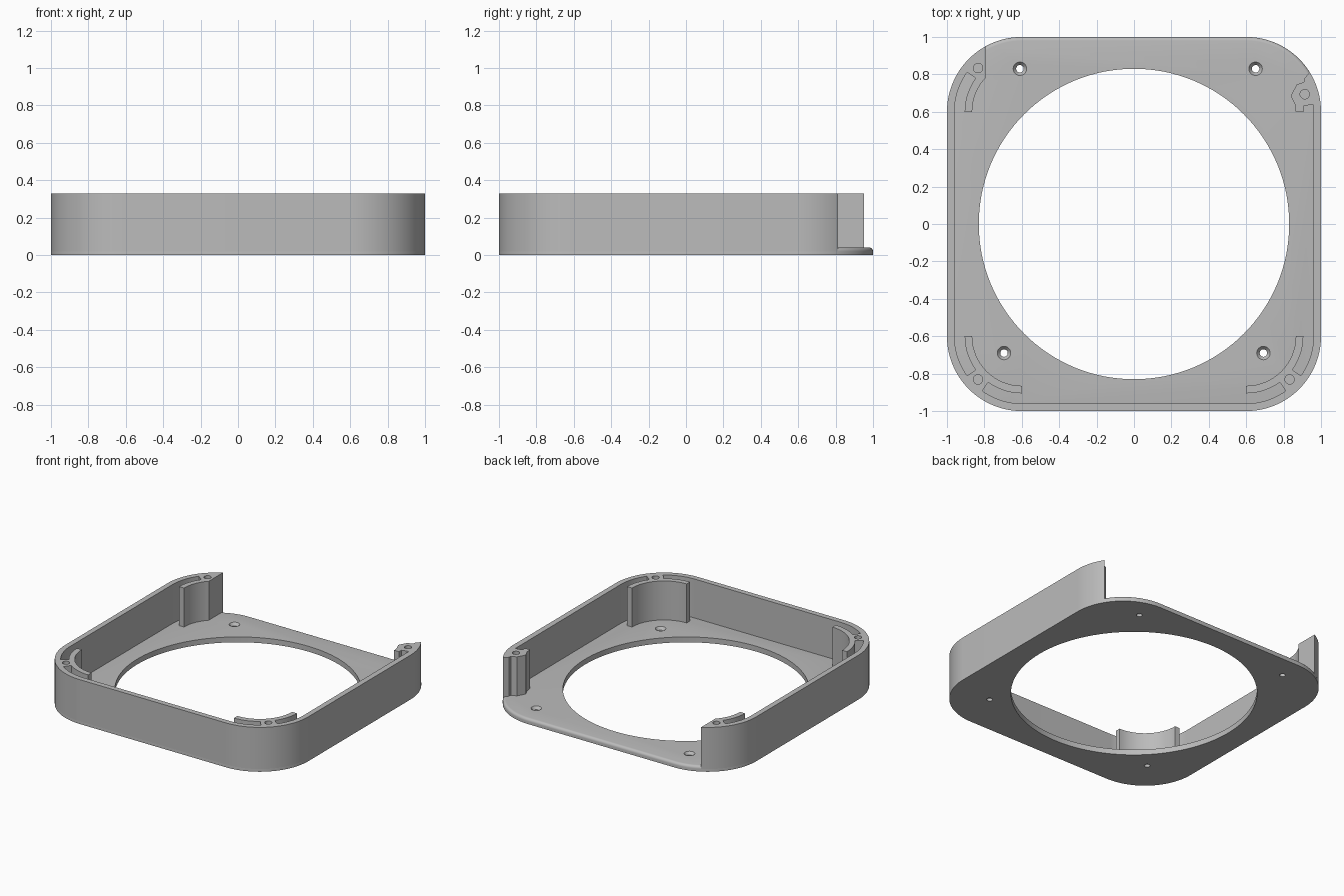
import bpy, bmesh, math

if "Cube" in bpy.data.objects:
    bpy.data.objects.remove(bpy.data.objects["Cube"])

HEIGHT, PLATE = 0.33, 0.04
grey = bpy.data.materials.new("light grey")
grey.diffuse_color = (0.5, 0.5, 0.5, 1)
grey.use_nodes = True
grey.node_tree.nodes["Principled BSDF"].inputs["Base Color"].default_value = grey.diffuse_color


def arc(cx, cy, r, a0, a1, n=24):
    """Points along an arc, angles in degrees."""
    angles = [math.radians(a0 + (a1 - a0) * i / n) for i in range(n + 1)]
    return [(cx + r * math.cos(a), cy + r * math.sin(a)) for a in angles]


def prism(name, pts, z0, z1):
    """Extrude a closed outline from z0 to z1."""
    bm = bmesh.new()
    face = bm.faces.new([bm.verts.new((x, y, z0)) for x, y in pts])
    top = bmesh.ops.extrude_face_region(bm, geom=[face])["geom"]
    bmesh.ops.translate(bm, vec=(0, 0, z1 - z0),
                        verts=[v for v in top if isinstance(v, bmesh.types.BMVert)])
    bmesh.ops.recalc_face_normals(bm, faces=bm.faces)
    return add(name, bm)


def add(name, bm):
    mesh = bpy.data.meshes.new(name)
    bm.to_mesh(mesh)
    bm.free()
    mesh.materials.append(grey)
    ob = bpy.data.objects.new(name, mesh)
    bpy.context.collection.objects.link(ob)
    return ob


def cylinder(bm, x, y, z0, z1, r0, r1, n=32):
    made = bmesh.ops.create_cone(bm, cap_ends=True, segments=n,
                                 radius1=r0, radius2=r1, depth=z1 - z0)
    bmesh.ops.translate(bm, vec=(x, y, (z0 + z1) / 2), verts=made["verts"])


def activate(ob):
    bpy.ops.object.select_all(action='DESELECT')
    ob.select_set(True)
    bpy.context.view_layer.objects.active = ob


def cut(ob, cylinders):
    """Subtract a list of cylinders or cones, one after another."""
    for args in cylinders:
        bm = bmesh.new()
        cylinder(bm, *args)
        cutter = add("cutter", bm)
        cutter.hide_render = True
        activate(ob)
        mod = ob.modifiers.new("cut", 'BOOLEAN')
        mod.operation, mod.solver, mod.object = 'DIFFERENCE', 'EXACT', cutter
        bpy.ops.object.modifier_apply(modifier=mod.name)
        bpy.data.objects.remove(cutter)


def smooth(ob):
    activate(ob)
    bpy.ops.object.shade_smooth_by_angle(angle=math.radians(30))


# Base plate: rounded square with a softened top edge
outline = []
for cx, cy, a in ((0.6, 0.6, 0), (-0.6, 0.6, 90), (-0.6, -0.6, 180), (0.6, -0.6, 270)):
    outline += arc(cx, cy, 0.4, a, a + 90)
plate = prism("base_plate", outline, 0, PLATE)
bm = bmesh.new()
bm.from_mesh(plate.data)
rim = [e for e in bm.edges if all(v.co.z > PLATE - 0.001 for v in e.verts)]
bmesh.ops.bevel(bm, geom=rim, offset=0.02, segments=5, profile=0.5, affect='EDGES')
bm.to_mesh(plate.data)
bm.free()

# Large round opening and four countersunk screw holes
holes = [(0, 0, -0.1, 0.1, 0.83, 0.83, 128)]
for x, y in ((-0.61, 0.83), (0.65, 0.83), (-0.695, -0.69), (0.692, -0.69)):
    holes.append((x, y, -0.1, 0.1, 0.02, 0.02))
    holes.append((x, y, 0.02, 0.06, 0.02, 0.052))
cut(plate, holes)
smooth(plate)


def corner(cx, cy, a):
    """Inner wall, slot, curved rib, slot, inner wall; turning from a to a - 90."""
    return (arc(cx, cy, 0.36, a, a - 36) + arc(cx, cy, 0.305, a - 36, a)
            + arc(cx, cy, 0.265, a, a - 90)
            + arc(cx, cy, 0.305, a - 90, a - 54) + arc(cx, cy, 0.36, a - 54, a - 90))


# Wall with ribs and screw posts: outer side first, then back along the inside
wall_pts = arc(-0.6, 0.6, 0.4, 118.4, 180) + arc(-0.6, -0.6, 0.4, 180, 270)
wall_pts += arc(0.6, -0.6, 0.4, 270, 360) + arc(0.6, 0.6, 0.4, 0, 31.9)
wall_pts += [(0.912, 0.78), (0.91, 0.76), (0.87, 0.745), (0.838, 0.685), (0.86, 0.64),
             (0.865, 0.6), (0.905, 0.6), (0.905, 0.63), (0.957, 0.64)]
wall_pts += corner(0.6, -0.6, 360) + corner(-0.6, -0.6, 270)
wall_pts += arc(-0.6, 0.6, 0.36, 180, 144) + arc(-0.6, 0.6, 0.305, 144, 180)
wall_pts += arc(-0.6, 0.6, 0.265, 180, 135.8)
wall = prism("wall_with_posts", wall_pts, 0.02, HEIGHT)

# Blind screw holes in the posts
cut(wall, [(x, y, 0.06, 0.4, 0.025, 0.025) for x, y in
           ((-0.834, 0.834), (-0.834, -0.831), (0.832, -0.831), (0.913, 0.694))])
smooth(wall)
